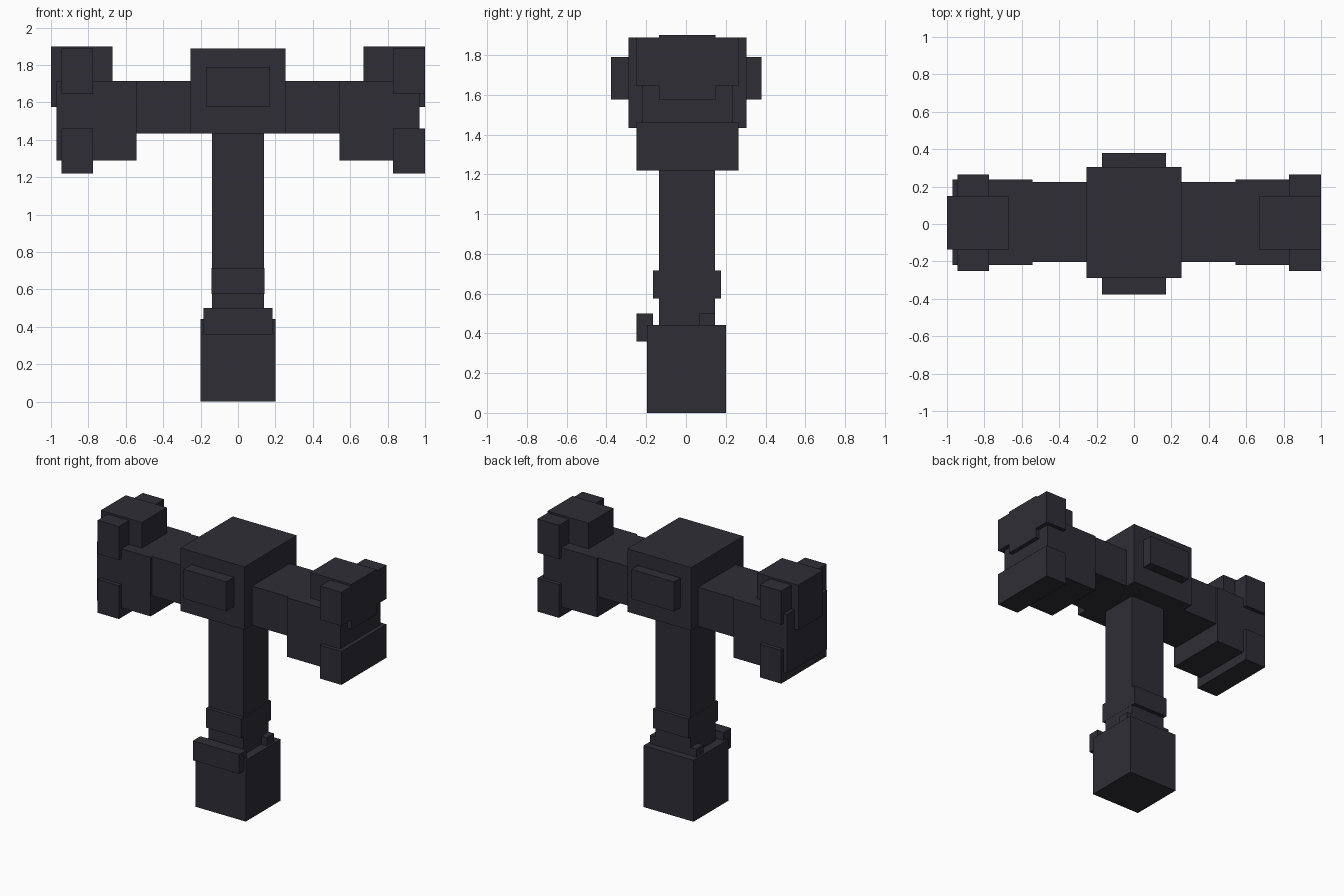
import bpy
import bmesh

if "Cube" in bpy.data.objects:
    bpy.data.objects.remove(bpy.data.objects["Cube"])

# Single dark slate colour
slate = bpy.data.materials.new("dark_slate")
slate.diffuse_color = (0.028, 0.027, 0.037, 1.0)
slate.use_nodes = True
slate.node_tree.nodes["Principled BSDF"].inputs["Base Color"].default_value = slate.diffuse_color


def box(name, x, y, z):
    """Axis-aligned box from (min, max) ranges."""
    bm = bmesh.new()
    bmesh.ops.create_cube(bm, size=1.0)
    for v in bm.verts:
        v.co = [r[0] if c < 0 else r[1] for c, r in zip(v.co, (x, y, z))]
    mesh = bpy.data.meshes.new(name)
    bm.to_mesh(mesh)
    bm.free()
    mesh.materials.append(slate)
    obj = bpy.data.objects.new(name, mesh)
    bpy.context.collection.objects.link(obj)
    return obj


# Pommel with front clip and rear collar bar
box("pommel", (-0.2, 0.2), (-0.197, 0.2), (0, 0.442))
box("pommel_front_clip", (-0.185, 0.185), (-0.25, -0.165), (0.36, 0.50))
box("pommel_rear_bar", (-0.185, 0.185), (0.065, 0.147), (0.36, 0.50))

# Handle with grip band
box("handle", (-0.14, 0.14), (-0.137, 0.147), (0.43, 1.44))
box("grip_band", (-0.141, 0.141), (-0.165, 0.175), (0.575, 0.715))

# Central hammer block with raised plates front and back
box("head_core", (-0.255, 0.255), (-0.29, 0.305), (1.433, 1.887))
box("core_front_plate", (-0.17, 0.17), (-0.377, -0.28), (1.577, 1.79))
box("core_back_plate", (-0.17, 0.17), (0.295, 0.38), (1.577, 1.79))

# Two hammer arms; the outer bars sit at a different offset on each side
for side, s, bar in (("left", -1, (-0.945, -0.775)), ("right", 1, (0.828, 1.0))):
    def span(a, b):
        return (a, b) if s > 0 else (-b, -a)

    box(side + "_neck", span(0.25, 0.55), (-0.203, 0.225), (1.433, 1.715))
    box(side + "_striker", span(0.543, 0.97), (-0.22, 0.237), (1.29, 1.715))
    box(side + "_top_block", span(0.672, 1.0), (-0.135, 0.149), (1.575, 1.90))
    box(side + "_upper_bar", bar, (-0.25, 0.265), (1.645, 1.887))
    box(side + "_lower_bar", bar, (-0.25, 0.265), (1.22, 1.46))
